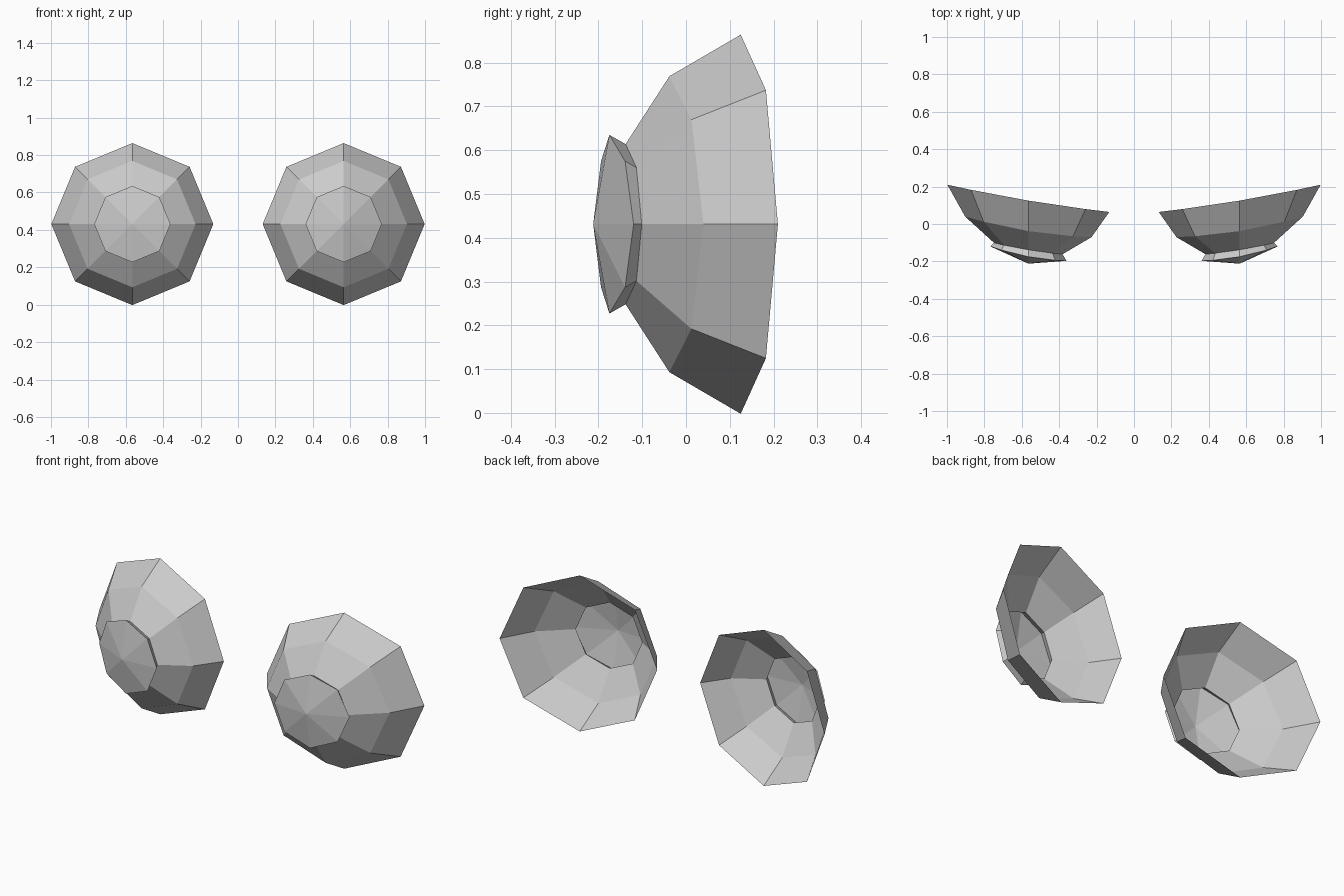
import bpy, bmesh, math

if "Cube" in bpy.data.objects:
    bpy.data.objects.remove(bpy.data.objects["Cube"])

CX, CZ, SIDES = 0.565, 0.431, 8

grey = bpy.data.materials.new("light_grey")
grey.diffuse_color = (0.6, 0.6, 0.6, 1)
grey.use_nodes = True
grey.node_tree.nodes["Principled BSDF"].inputs["Base Color"].default_value = grey.diffuse_color

# Each ring: radius, y at centre, slope and curvature of y across x (outer side sits further back)
RIM = (0.433, 0.125, 0.168, 0.065)
MIDDLE = (0.338, -0.038, 0.163, 0.20)
NECK = (0.183, -0.138, 0.165, 0.20)
LENS_EDGE = (0.204, -0.175, 0.19, 0.40)
LENS_TIP_Y = -0.212


def add_ring(bm, ring, side):
    r, y0, slope, curve = ring
    verts = []
    for i in range(SIDES):
        a = 2 * math.pi * i / SIDES
        dx, dz = r * math.cos(a), r * math.sin(a)
        y = y0 + slope * dx + curve * dx * dx
        verts.append(bm.verts.new((side * (CX + dx), y, CZ + dz)))
    return verts


def make_shell(name, rings, side, tip_y=None):
    bm = bmesh.new()
    loops = [add_ring(bm, ring, side) for ring in rings]
    # Bands between neighbouring rings
    for a, b in zip(loops, loops[1:]):
        for i in range(SIDES):
            j = (i + 1) % SIDES
            bm.faces.new((a[i], a[j], b[j], b[i]))
    # Shallow pointed cap
    if tip_y is not None:
        tip = bm.verts.new((side * CX, tip_y, CZ))
        for i in range(SIDES):
            bm.faces.new((loops[-1][i], loops[-1][(i + 1) % SIDES], tip))
    # Ring order winds outward on the right side; flip the mirrored copy
    if side < 0:
        bmesh.ops.reverse_faces(bm, faces=bm.faces[:])
    mesh = bpy.data.meshes.new(name)
    bm.to_mesh(mesh)
    bm.free()
    mesh.materials.append(grey)
    bpy.context.collection.objects.link(bpy.data.objects.new(name, mesh))


for label, side in (("right", 1), ("left", -1)):
    # Open-backed bowl
    make_shell(label + "_bowl", [RIM, MIDDLE, NECK], side)
    # Flared lens on the front of the bowl
    make_shell(label + "_lens", [NECK, LENS_EDGE], side, LENS_TIP_Y)
